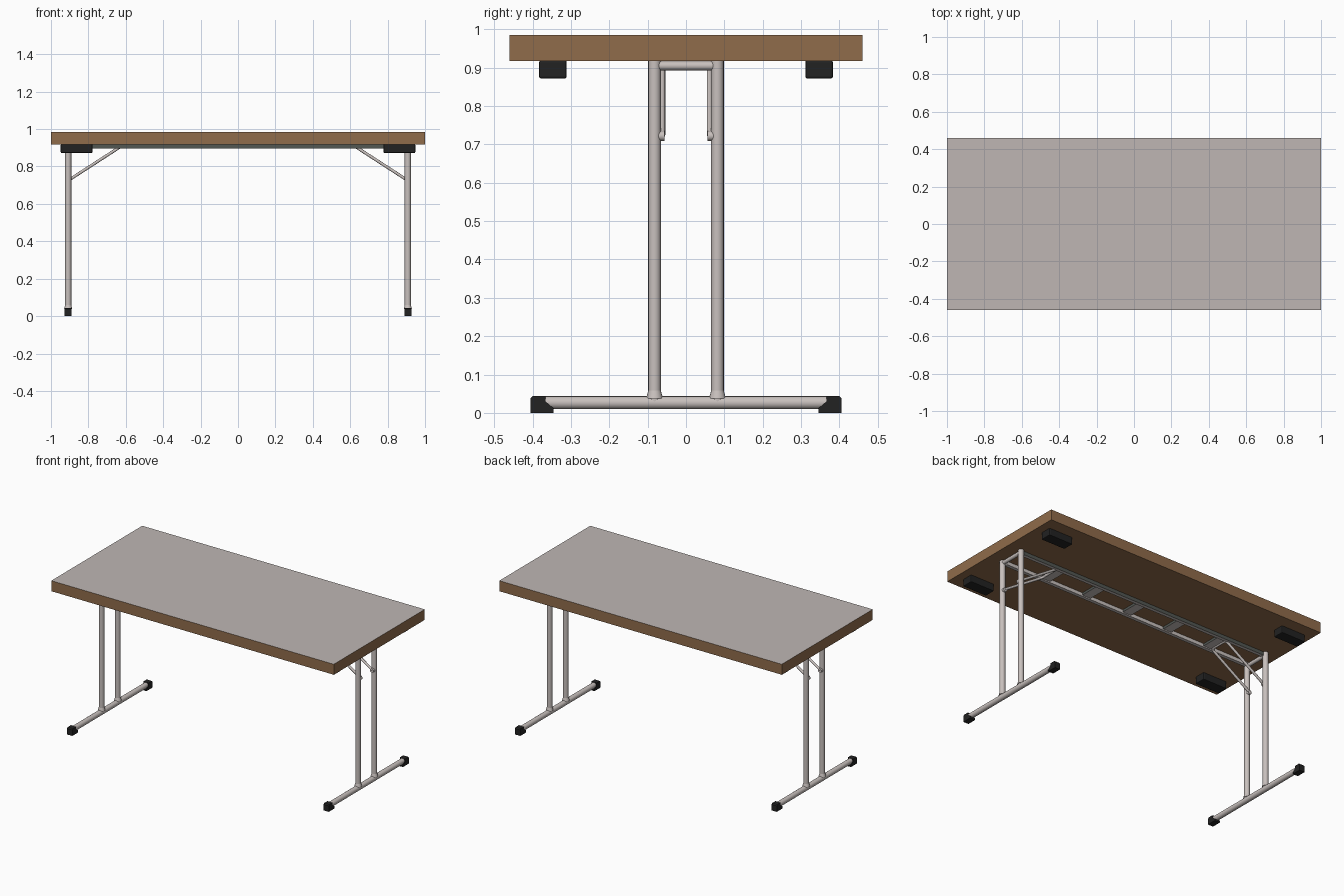
import bpy, bmesh, math
from mathutils import Vector

if "Cube" in bpy.data.objects:
    bpy.data.objects.remove(bpy.data.objects["Cube"])


def mat(name, r, g, b):
    m = bpy.data.materials.new(name)
    m.diffuse_color = (r, g, b, 1)
    m.use_nodes = True
    m.node_tree.nodes["Principled BSDF"].inputs["Base Color"].default_value = m.diffuse_color
    return m


LAMINATE = mat("grey laminate", 0.52, 0.47, 0.455)
WOOD = mat("brown wood", 0.28, 0.15, 0.07)
METAL = mat("light metal", 0.58, 0.53, 0.51)
DARK = mat("dark steel", 0.085, 0.095, 0.085)
BLACK = mat("black plastic", 0.016, 0.016, 0.016)


def finish(name, bm, *mats, smooth=False):
    bmesh.ops.recalc_face_normals(bm, faces=bm.faces)
    me = bpy.data.meshes.new(name)
    bm.to_mesh(me)
    bm.free()
    for m in mats:
        me.materials.append(m)
    ob = bpy.data.objects.new(name, me)
    bpy.context.collection.objects.link(ob)
    if smooth:
        bpy.ops.object.select_all(action='DESELECT')
        ob.select_set(True)
        bpy.context.view_layer.objects.active = ob
        bpy.ops.object.shade_smooth_by_angle(angle=math.radians(40))
    return ob


def box(name, lo, hi, *mats, rule=None, bevel=0):
    bm = bmesh.new()
    bmesh.ops.create_cube(bm, size=1)
    for v in bm.verts:
        v.co = Vector(lo[i] + (v.co[i] + 0.5) * (hi[i] - lo[i]) for i in range(3))
    if bevel:
        bmesh.ops.bevel(bm, geom=bm.edges[:], offset=bevel, segments=2,
                        affect='EDGES', profile=0.5)
    bm.normal_update()
    if rule:
        for f in bm.faces:
            f.material_index = rule(f.normal)
    return finish(name, bm, *mats)


def tube(name, pts, r, m, n=16):
    # sweep a circle along a path, capped at both ends
    pts = [Vector(p) for p in pts]
    bm = bmesh.new()
    rings = []
    for i, p in enumerate(pts):
        t = (pts[min(i + 1, len(pts) - 1)] - pts[max(i - 1, 0)]).normalized()
        if i == 0:
            u = t.orthogonal().normalized()
        else:
            u = (u - t * u.dot(t)).normalized()
        w = t.cross(u)
        rings.append([bm.verts.new(p + r * (u * math.cos(a) + w * math.sin(a)))
                      for a in (2 * math.pi * k / n for k in range(n))])
    for a, b in zip(rings, rings[1:]):
        for k in range(n):
            bm.faces.new((a[k], a[(k + 1) % n], b[(k + 1) % n], b[k]))
    bm.faces.new(rings[0])
    bm.faces.new(rings[-1])
    return finish(name, bm, m, smooth=True)


def weld(name, x, y, z0, z1, r0, r1, m, n=16):
    bm = bmesh.new()
    bmesh.ops.create_cone(bm, cap_ends=True, segments=n, radius1=r0, radius2=r1, depth=z1 - z0)
    bmesh.ops.translate(bm, verts=bm.verts, vec=(x, y, (z0 + z1) / 2))
    return finish(name, bm, m, smooth=True)


def foot_cap(x, s):
    # slanted side profile in y-z, extruded along x
    prof = [(0.405, 0.0), (0.345, 0.0), (0.345, 0.012), (0.366, 0.03), (0.366, 0.0445),
            (0.400, 0.0445), (0.405, 0.038)]
    bm = bmesh.new()
    f = bm.faces.new([bm.verts.new((x - 0.0185, s * y, z)) for y, z in prof])
    ext = bmesh.ops.extrude_face_region(bm, geom=[f])
    bmesh.ops.translate(bm, vec=(0.037, 0, 0),
                        verts=[g for g in ext["geom"] if isinstance(g, bmesh.types.BMVert)])
    finish("foot_cap", bm, BLACK)


# tabletop: wood slab with laminate upper face
box("tabletop", (-1, -0.46, 0.918), (1, 0.46, 0.985), WOOD, LAMINATE,
    rule=lambda n: 1 if n.z > 0.9 else 0)

LX, LY = 0.908, 0.082
for sx in (-1, 1):
    x = sx * LX
    # foot bar and leg-top cross bar
    tube("foot_bar", [(x, -0.4, 0.0265), (x, 0.4, 0.0265)], 0.017, METAL)
    tube("leg_top_bar", [(x, -LY, 0.905), (x, LY, 0.905)], 0.012, METAL)
    for sy in (-1, 1):
        y = sy * LY
        tube("leg", [(x, y, 0.03), (x, y, 0.9185)], 0.0165, METAL)
        weld("leg_weld", x, y, 0.038, 0.06, 0.022, 0.016, METAL)
        foot_cap(x, sy)
        # brace pivot on the leg
        tube("brace_pivot", [(x, sy * 0.056, 0.722), (x, sy * 0.075, 0.722)], 0.013, METAL)
        # stacking pad under the tabletop
        px, py = sx * 0.863, sy * 0.347
        box("stacking_pad", (px - 0.085, py - 0.036, 0.872), (px + 0.085, py + 0.036, 0.919),
            BLACK, bevel=0.005)
    # U-shaped folding brace with rounded corners
    a, b = Vector((x, 0, 0.725)), Vector((sx * 0.63, 0, 0.905))
    d = (b - a).normalized()
    half = [a + Vector((0, 0.062, 0))]
    for k in range(6):
        t = math.pi / 2 * k / 5
        half.append(b - d * 0.02 * (1 - math.sin(t)) + Vector((0, 0.042 + 0.02 * math.cos(t), 0)))
    path = half + [Vector((p.x, -p.y, p.z)) for p in reversed(half)]
    tube("folding_brace", path, 0.008, METAL, n=12)

# underframe rails: dark outer faces, light inside and below
for sy in (-1, 1):
    ys = sorted((sy * 0.063, sy * 0.085))
    box("frame_rail", (-0.89, ys[0], 0.896), (0.89, ys[1], 0.9185), METAL, DARK,
        rule=lambda n, s=sy: 1 if n.y * s > 0.9 else 0)

# cross plates between the rails
for x in (-0.6, -0.3, 0, 0.3, 0.6):
    box("cross_plate", (x - 0.03, -0.07, 0.903), (x + 0.03, 0.07, 0.9185), METAL, DARK,
        rule=lambda n: 1 if abs(n.x) > 0.9 else 0)
